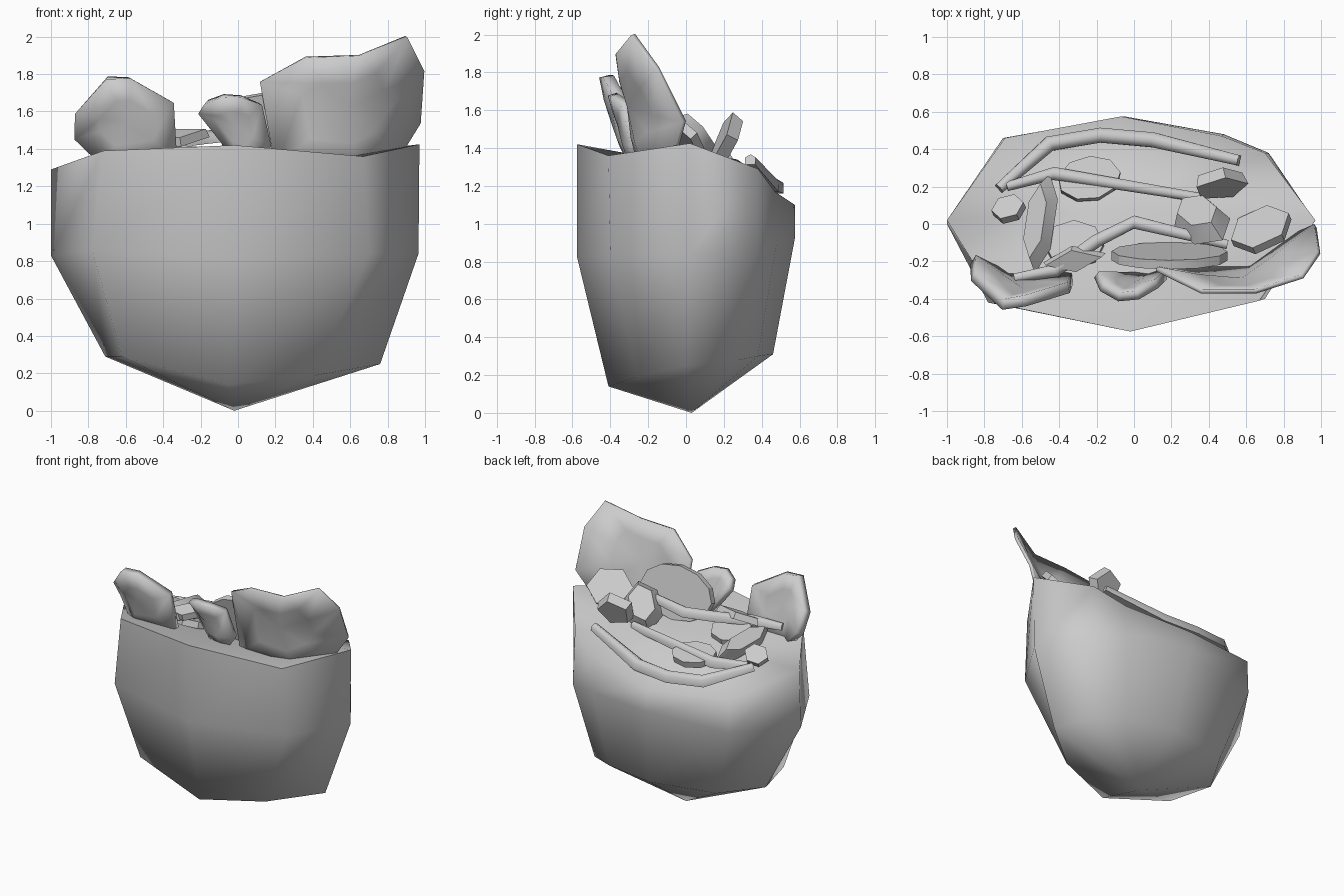
import bpy, bmesh, math
from mathutils import Vector

if "Cube" in bpy.data.objects:
    bpy.data.objects.remove(bpy.data.objects["Cube"])


def finish(name, bm, angle):
    bmesh.ops.recalc_face_normals(bm, faces=bm.faces)
    me = bpy.data.meshes.new(name)
    bm.to_mesh(me)
    bm.free()
    ob = bpy.data.objects.new(name, me)
    bpy.context.collection.objects.link(ob)
    bpy.ops.object.select_all(action='DESELECT')
    ob.select_set(True)
    bpy.context.view_layer.objects.active = ob
    bpy.ops.object.shade_smooth_by_angle(angle=math.radians(angle))
    return ob


def loft(bm, rings):
    rings = [[bm.verts.new(p) for p in r] for r in rings]
    n = len(rings[0])
    for a, b in zip(rings, rings[1:]):
        for i in range(n):
            j = (i + 1) % n
            bm.faces.new((a[i], a[j], b[j], b[i]))
    return rings


def fan(bm, ring, p):
    c = bm.verts.new(p)
    for i in range(len(ring)):
        bm.faces.new((ring[i], ring[(i + 1) % len(ring)], c))


# Flat slice or chunk: u = long direction, n = facing direction
def slab(name, c, u, n, ru, rv, t, sides=6, taper=1.0, angle=30):
    n = Vector(n).normalized()
    u = Vector(u)
    u = (u - n * u.dot(n)).normalized()
    v = n.cross(u)
    bm = bmesh.new()

    def ring(h, s):
        return [Vector(c) + n * h + s * (u * ru * math.cos(a) + v * rv * math.sin(a))
                for a in [2 * math.pi * i / sides for i in range(sides)]]
    r = loft(bm, [ring(-t / 2, 1), ring(t / 2, taper)])
    bm.faces.new(r[0])
    bm.faces.new(r[1])
    return finish(name, bm, angle)


# Thin strip swept along a short path, pinched at the ends
def strip(name, path, w, h):
    P = [Vector(p) for p in path]
    bm = bmesh.new()
    rings = []
    for i, p in enumerate(P):
        d = (P[min(i + 1, len(P) - 1)] - P[max(i - 1, 0)]).normalized()
        side = d.cross(Vector((0, 0, 1))).normalized()
        up = side.cross(d)
        k = 0.7 if i in (0, len(P) - 1) else 1
        rings.append([p + k * (side * a * w + up * b * h)
                      for a, b in ((-.5, -.5), (.5, -.5), (.5, .2), (0, .5), (-.5, .2))])
    r = loft(bm, rings)
    bm.faces.new(r[0])
    bm.faces.new(r[-1])
    return finish(name, bm, 75)


# Cupped leaf: outline pulled in to an inner ring and a centre
def leaf(name, outline, centre, t):
    c = Vector(centre)
    mean = sum((Vector(p) for p in outline), Vector()) / len(outline)
    bm = bmesh.new()
    inner = [Vector(p).lerp(c, .5) + (c - mean) * .12 for p in outline]
    r = loft(bm, [outline, inner])
    fan(bm, r[1], c)
    ob = finish(name, bm, 80)
    m = ob.modifiers.new("thickness", 'SOLIDIFY')
    m.thickness = t
    m.offset = 0
    return ob


# Pouch-shaped body with a filled sloping top
rim = [(-1, .02, 1.29), (-.72, -.43, 1.39), (-.02, -.575, 1.42), (.67, -.41, 1.36),
       (.97, .02, 1.425), (.70, .38, 1.29), (.47, .47, 1.17), (-.07, .575, 1.10), (-.69, .46, 1.14)]
mid = [(-1, .0, .83), (-.78, -.42, .86), (-.02, -.575, .82), (.70, -.40, .84),
       (.965, .02, .84), (.72, .38, .86), (.48, .48, .9), (-.05, .575, .92), (-.70, .46, .88)]
low = [(-.71, .02, .29), (-.62, -.33, .29), (-.05, -.41, .14), (.42, -.26, .19),
       (.76, .0, .25), (.60, .28, .28), (.4, .38, .3), (0, .46, .31), (-.52, .36, .32)]
bm = bmesh.new()
r = loft(bm, [low, mid, rim])
fan(bm, r[0], (-.02, .03, 0))
fan(bm, r[2], (0, .08, 1.30))
finish("pouch", bm, 80)

# Leaves along the front edge
leaf("large_leaf", [(.12, -.24, 1.76), (.36, -.36, 1.89), (.65, -.36, 1.90), (.90, -.28, 2.0),
                    (.99, -.15, 1.82), (.97, -.01, 1.54), (.86, -.06, 1.36),
                    (.65, -.20, 1.25), (.20, -.24, 1.3)], (.58, -.30, 1.62), .025)
leaf("left_leaf", [(-.86, -.28, 1.60), (-.70, -.43, 1.78), (-.58, -.41, 1.78),
                   (-.35, -.34, 1.65), (-.33, -.29, 1.36), (-.70, -.27, 1.30),
                   (-.86, -.19, 1.46)], (-.6, -.37, 1.55), .06)
leaf("small_leaf", [(-.20, -.27, 1.6), (-.17, -.34, 1.65), (-.08, -.39, 1.685), (.02, -.38, 1.68),
                    (.12, -.32, 1.64), (.17, -.27, 1.42), (.1, -.28, 1.32),
                    (-.02, -.28, 1.36)], (-.02, -.34, 1.53), .05)

# Curved strips
strip("back_strip", [(-.72, .19, 1.31), (-.45, .43, 1.22), (-.18, .475, 1.20),
                     (.1, .45, 1.21), (.56, .34, 1.34)], .08, .08)
strip("middle_strip", [(-.68, .20, 1.31), (-.43, .27, 1.30), (.36, .14, 1.33)], .07, .08)
strip("front_strip", [(-.64, -.29, 1.42), (-.42, -.25, 1.43), (-.2, -.09, 1.46),
                      (0, .01, 1.48), (.5, -.11, 1.48)], .07, .07)

# Round slices
slab("standing_slice", (.19, -.17, 1.51), (1, -.05, 0), (0, 1, .25), .31, .2, .05, 12)
slab("flat_slice", (-.24, .24, 1.29), (1, .2, 0), (0, .3, 1), .17, .12, .05, 9)
slab("left_slice", (-.32, -.11, 1.36), (1, 0, 0), (0, .3, 1), .16, .13, .05, 8)
slab("right_slice", (.68, -.03, 1.47), (1, .5, 0), (-.3, .7, .7), .17, .15, .05, 6)
slab("tiny_slice", (-.67, .08, 1.34), (1, .1, 0), (-.3, .6, .8), .09, .08, .05, 6)

# Chunks
slab("long_chunk", (-.51, .01, 1.38), (.17, .42, -.22), (-.6, .2, 1), .27, .085, .08, 6, .75, 65)
slab("dark_chunk", (-.32, -.19, 1.46), (.3, .1, -.1), (-.1, -.4, 1), .17, .07, .05, 4, .9)
slab("upright_chunk", (.35, .04, 1.45), (.5, -.6, .2), (-.3, .7, .7), .2, .14, .1, 6, .7, 65)
slab("right_chunk", (.46, .22, 1.45), (.2, .1, .9), (-.15, .9, -.4), .14, .15, .07, 5, .85)
